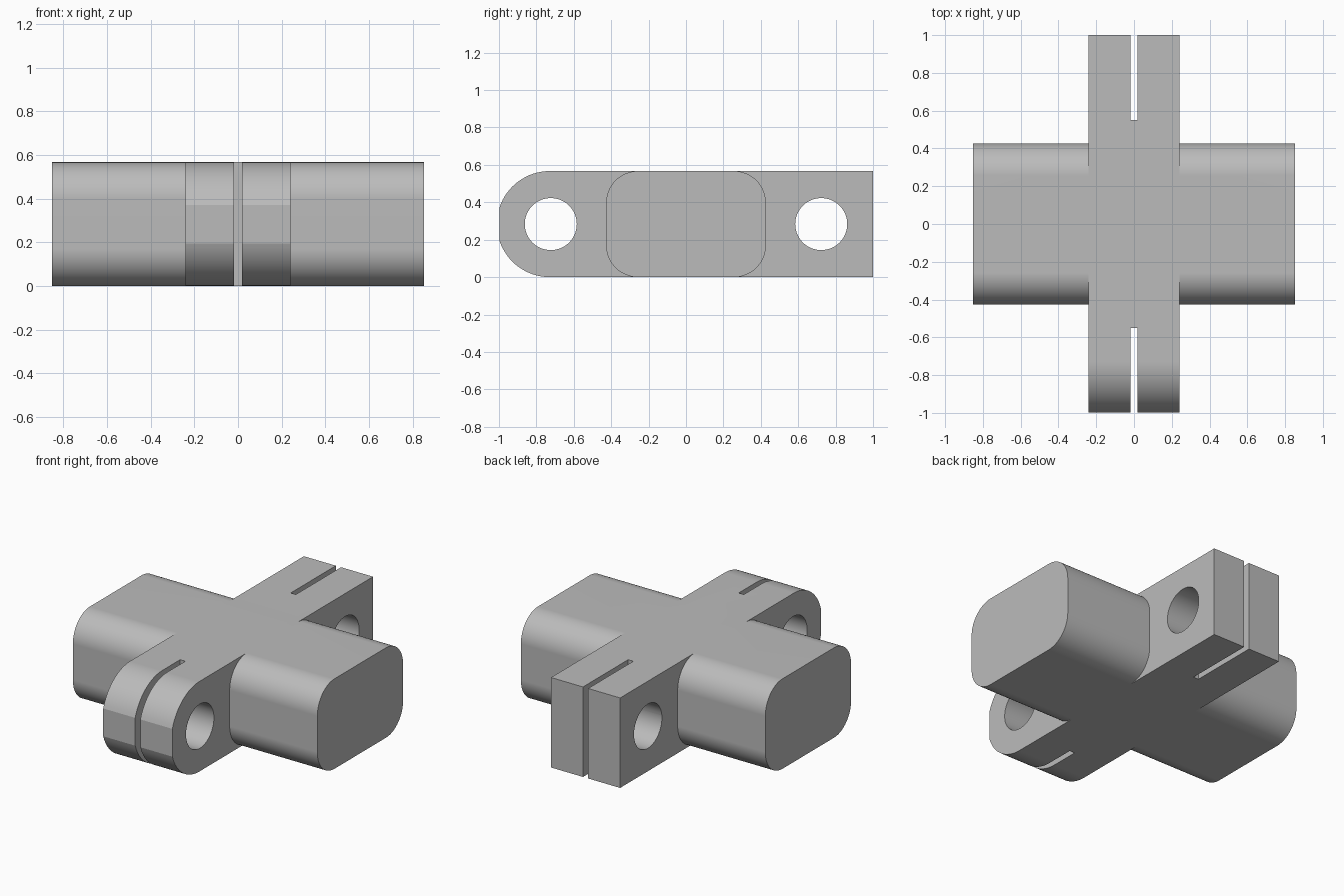
import bpy, bmesh
from math import sin, cos, pi, radians
from mathutils import Vector

if "Cube" in bpy.data.objects:
    bpy.data.objects.remove(bpy.data.objects["Cube"], do_unlink=True)

H = 0.567            # block height
MID = H / 2
STEPS = 20           # segments per quarter turn

grey = bpy.data.materials.new("plain_grey")
grey.use_nodes = True
grey.diffuse_color = (0.5, 0.5, 0.5, 1)
grey.node_tree.nodes["Principled BSDF"].inputs["Base Color"].default_value = grey.diffuse_color


def arc(cy, cz, r, start, end, steps=STEPS):
    """Points of an arc in the y-z plane, angles in degrees."""
    angles = [radians(start + (end - start) * i / steps) for i in range(steps + 1)]
    return [(cy + r * cos(a), cz + r * sin(a)) for a in angles]


def extrude_x(name, profile, half_width):
    """Solid made by sweeping a y-z profile from -half_width to +half_width."""
    bm = bmesh.new()
    base = bm.faces.new([bm.verts.new((-half_width, y, z)) for y, z in profile])
    swept = bmesh.ops.extrude_face_region(bm, geom=[base])["geom"]
    verts = [v for v in swept if isinstance(v, bmesh.types.BMVert)]
    bmesh.ops.translate(bm, verts=verts, vec=Vector((2 * half_width, 0, 0)))
    bmesh.ops.recalc_face_normals(bm, faces=bm.faces)
    mesh = bpy.data.meshes.new(name)
    bm.to_mesh(mesh)
    bm.free()
    mesh.materials.append(grey)
    obj = bpy.data.objects.new(name, mesh)
    bpy.context.collection.objects.link(obj)
    return obj


def combine(target, other, operation):
    """Apply a boolean to target and remove the helper."""
    bpy.context.view_layer.objects.active = target
    mod = target.modifiers.new(operation, "BOOLEAN")
    mod.operation, mod.solver, mod.object = operation, "EXACT", other
    bpy.ops.object.modifier_apply(modifier=mod.name)
    bpy.data.objects.remove(other, do_unlink=True)


# Wide crosswise body with rounded long edges
R, HALF_Y = 0.17, 0.427
rounded = []
for cy, cz, start in ((HALF_Y - R, H - R, 0), (R - HALF_Y, H - R, 90),
                      (R - HALF_Y, R, 180), (HALF_Y - R, R, 270)):
    rounded += arc(cy, cz, R, start, start + 90)
block = extrude_x("cross_block", rounded, 0.852)

# Lengthwise arms: square at the back, rounded with a narrow flat at the front
nose = [(max(y, -1), z) for y, z in arc(-0.728, MID, MID, 90, 270, 2 * STEPS)
        if y > -1]
arms = extrude_x("arms", [(1, 0), (1, H)] + nose, 0.241)
combine(block, arms, "UNION")

# Pin hole and clamping slot at each end
for side in (-1, 1):
    hole = extrude_x("hole_cutter", arc(side * 0.723, MID, 0.139, 0, 360, 64)[:-1], 0.4)
    combine(block, hole, "DIFFERENCE")
    near, far = side * 0.55, side * 1.2
    slot = extrude_x("slot_cutter", [(near, -0.2), (far, -0.2), (far, 0.8), (near, 0.8)], 0.018)
    combine(block, slot, "DIFFERENCE")

# Smooth curves, crisp edges
bpy.ops.object.select_all(action="DESELECT")
block.select_set(True)
bpy.context.view_layer.objects.active = block
bpy.ops.object.shade_smooth_by_angle(angle=radians(12))
weighted = block.modifiers.new("even_shading", "WEIGHTED_NORMAL")
weighted.keep_sharp = True
